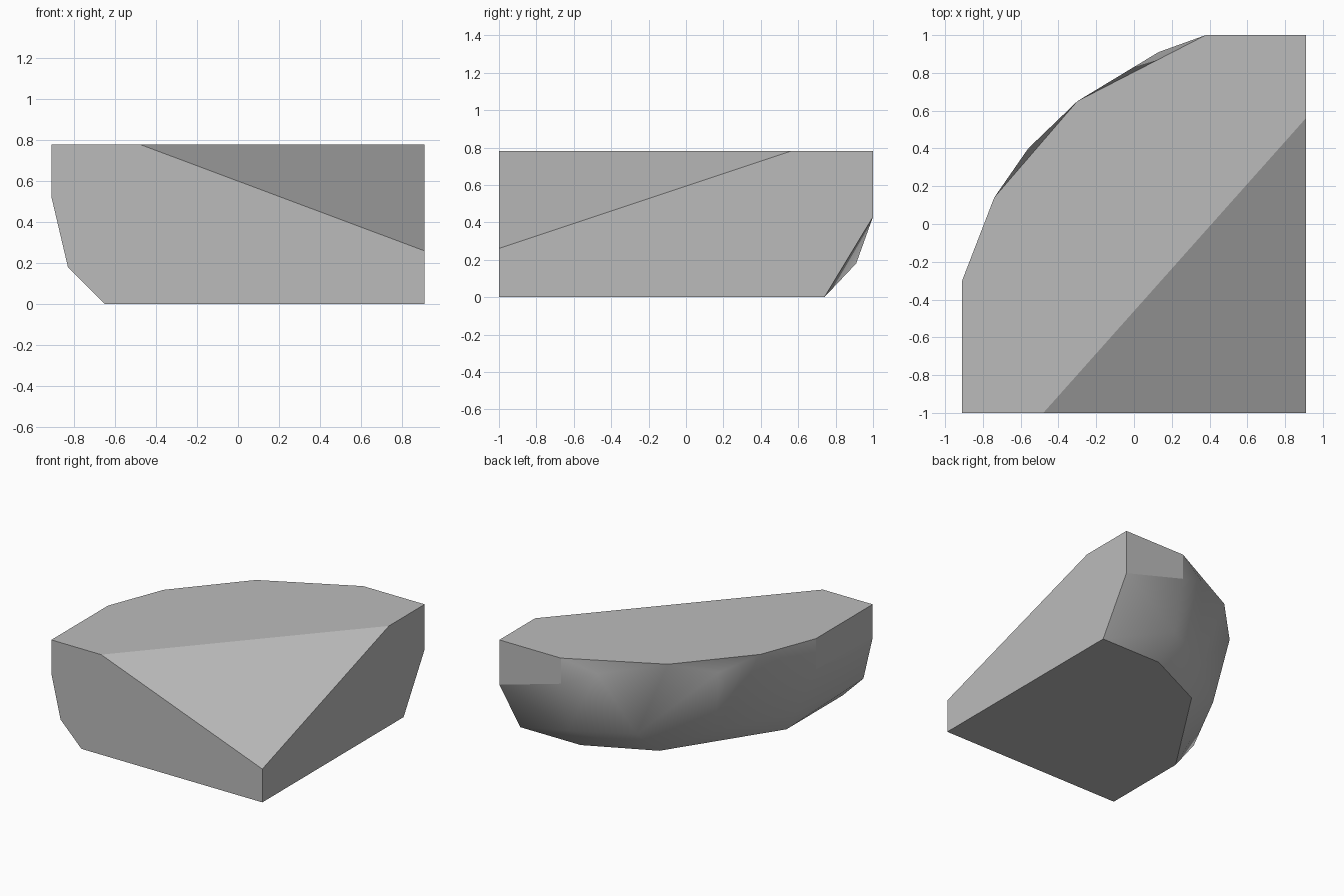
import bpy
import bmesh
import math

cube = bpy.data.objects.get("Cube")
if cube:
    bpy.data.objects.remove(cube, do_unlink=True)

# Limits of the straight-cut sides
LEFT, RIGHT, FRONT, BACK, TOP = 0.91, -0.91, -1.0, 1.0, 0.78


def stone_material(name, value):
    material = bpy.data.materials.new(name)
    material.use_nodes = True
    colour = (value, value, value, 1.0)
    material.diffuse_color = colour
    shader = next(n for n in material.node_tree.nodes if n.type == "BSDF_PRINCIPLED")
    shader.inputs["Base Color"].default_value = colour
    return material


def ring(points, z):
    return [(x, y, z) for x, y in points]


# Flat top and its sloping corner cut
top = ring([(RIGHT, FRONT), (RIGHT, -0.3), (-0.74, 0.14), (-0.3, 0.65),
            (0.38, BACK), (LEFT, BACK), (LEFT, 0.56), (-0.48, FRONT)], TOP)
corner = [(LEFT, FRONT, 0.26)]

# Rounded side, from the rim down to the base
rim = ring([(-0.56, 0.4), (0.13, 0.91)], 0.69)
shoulder = [(RIGHT, FRONT, 0.52), (RIGHT, -0.3, 0.54),
            (0.38, BACK, 0.58), (LEFT, BACK, 0.43)]
belly = ring([(-0.83, FRONT), (-0.77, -0.25), (-0.48, 0.31),
              (-0.05, 0.68), (0.38, 0.91)], 0.18)
base = ring([(-0.65, FRONT), (-0.65, -0.31), (-0.12, 0.5),
             (0.39, 0.74), (LEFT, 0.74), (LEFT, FRONT)], 0.0)

# Wrap the rings into one faceted boulder
bm = bmesh.new()
for point in top + corner + rim + shoulder + belly + base:
    bm.verts.new(point)
hull = bmesh.ops.convex_hull(bm, input=bm.verts)
spare = {v for v in hull["geom_interior"] if isinstance(v, bmesh.types.BMVert)}
bmesh.ops.delete(bm, geom=list(spare), context="VERTS")
bmesh.ops.dissolve_limit(bm, angle_limit=math.radians(1),
                         verts=bm.verts, edges=bm.edges)
bmesh.ops.recalc_face_normals(bm, faces=bm.faces)

mesh = bpy.data.meshes.new("boulder")
bm.to_mesh(mesh)
bm.free()
boulder = bpy.data.objects.new("boulder", mesh)
bpy.context.collection.objects.link(boulder)
mesh.materials.append(stone_material("grey stone", 0.5))

# Smooth the rounded side, keep the large cut planes flat
bpy.context.view_layer.objects.active = boulder
boulder.select_set(True)
bpy.ops.object.shade_smooth_by_angle(angle=math.radians(40))
for face in mesh.polygons:
    straight = max(abs(c) for c in face.normal) > 0.99
    sloped = face.normal.x > 0.1 and face.normal.z > 0.5
    if straight or sloped:
        face.use_smooth = False
